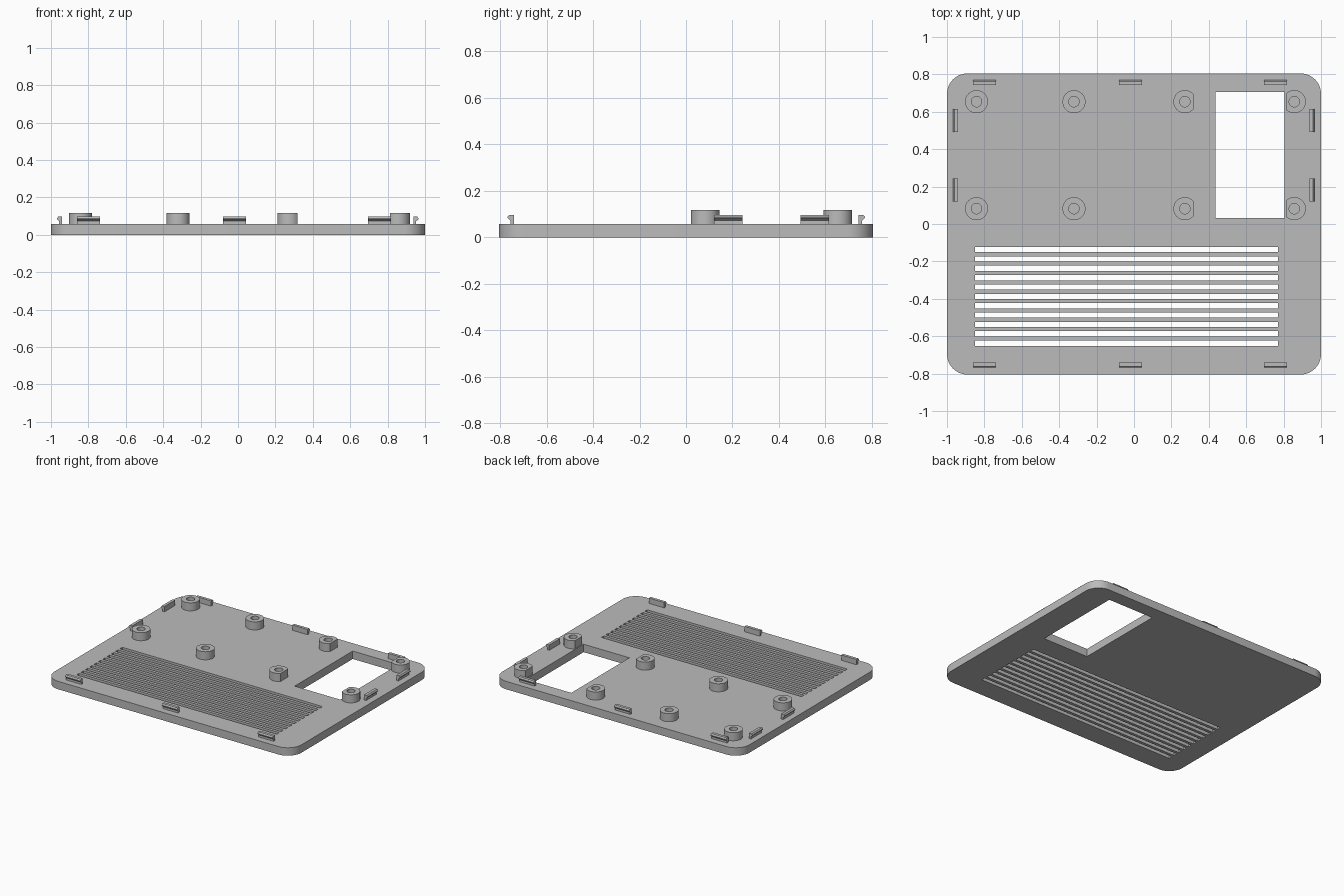
import bpy, bmesh, math
from mathutils import Matrix

if "Cube" in bpy.data.objects:
    bpy.data.objects.remove(bpy.data.objects["Cube"])

grey = bpy.data.materials.new("light grey plastic")
grey.diffuse_color = (0.50, 0.50, 0.50, 1)
grey.use_nodes = True
grey.node_tree.nodes["Principled BSDF"].inputs["Base Color"].default_value = grey.diffuse_color
PLATE_TOP, BOSS_TOP = 0.058, 0.117


def rect(x0, x1, y0, y1):
    return [(x0, y0), (x1, y0), (x1, y1), (x0, y1)]


def circle(cx, cy, r, n=40, xmin=-9, xmax=9):
    """Circle outline, optionally cut flat at xmin or xmax."""
    pts = [(cx + r * math.cos(2 * math.pi * i / n),
            cy + r * math.sin(2 * math.pi * i / n)) for i in range(n)]
    cut = min(max(xmin, cx - r), cx + r) if xmin > -9 else min(xmax, cx + r)
    if xmin > -9 or xmax < 9:
        inside = [p for p in pts if xmin < p[0] < xmax]
        h = math.sqrt(r * r - (cut - cx) ** 2)
        inside += [(cut, cy + h), (cut, cy - h)]
        pts = sorted(inside, key=lambda p: math.atan2(p[1] - cy, p[0] - cx))
    return pts


def rounded(hx, hy, r, n=12):
    pts = []
    for k, (sx, sy) in enumerate([(1, 1), (-1, 1), (-1, -1), (1, -1)]):
        for i in range(n + 1):
            a = math.pi / 2 * (k + i / n)
            pts.append((sx * (hx - r) + r * math.cos(a),
                        sy * (hy - r) + r * math.sin(a)))
    return pts


def finish(ob):
    ob.data.materials.clear()
    ob.data.materials.append(grey)
    bpy.ops.object.select_all(action='DESELECT')
    ob.select_set(True)
    bpy.context.view_layer.objects.active = ob
    bpy.ops.object.shade_smooth_by_angle(angle=math.radians(30))


def prism(name, loops, z0, z1):
    """Extrude an outline with holes between two heights."""
    cu = bpy.data.curves.new(name, 'CURVE')
    cu.dimensions, cu.fill_mode, cu.extrude = '2D', 'BOTH', (z1 - z0) / 2
    for loop in loops:
        sp = cu.splines.new('POLY')
        sp.points.add(len(loop) - 1)
        for p, (x, y) in zip(sp.points, loop):
            p.co = (x, y, 0, 1)
        sp.use_cyclic_u = True
    ob = bpy.data.objects.new(name, cu)
    bpy.context.collection.objects.link(ob)
    bpy.ops.object.select_all(action='DESELECT')
    ob.select_set(True)
    bpy.context.view_layer.objects.active = ob
    bpy.ops.object.convert(target='MESH')
    ob = bpy.context.view_layer.objects.active
    bm = bmesh.new()
    bm.from_mesh(ob.data)
    bmesh.ops.remove_doubles(bm, verts=bm.verts, dist=1e-5)
    bmesh.ops.recalc_face_normals(bm, faces=bm.faces)
    bmesh.ops.translate(bm, verts=bm.verts, vec=(0, 0, (z0 + z1) / 2))
    bm.to_mesh(ob.data)
    bm.free()
    finish(ob)
    return ob


def clip(name, x, y, angle):
    """Snap clip with an outward hook; angle turns its outward +y side."""
    profile = [(-0.014, PLATE_TOP - 0.003), (0.002, PLATE_TOP - 0.003),
               (0.002, 0.073), (0.014, 0.083), (0.014, 0.088),
               (0.007, 0.097), (-0.014, 0.097)]
    bm = bmesh.new()
    face = bm.faces.new([bm.verts.new((-0.0615, py, pz)) for py, pz in profile])
    ext = bmesh.ops.extrude_face_region(bm, geom=[face])
    bmesh.ops.translate(bm, vec=(0.123, 0, 0), verts=[
        v for v in ext["geom"] if isinstance(v, bmesh.types.BMVert)])
    bmesh.ops.recalc_face_normals(bm, faces=bm.faces)
    bm.transform(Matrix.Translation((x, y, 0)) @ Matrix.Rotation(angle, 4, 'Z'))
    me = bpy.data.meshes.new(name)
    bm.to_mesh(me)
    bm.free()
    ob = bpy.data.objects.new(name, me)
    bpy.context.collection.objects.link(ob)
    finish(ob)


# Base plate with rounded corners, a window and vent slots
slots = [rect(-0.85, 0.77, -0.151 - 0.05 * i, -0.123 - 0.05 * i) for i in range(11)]
window = rect(0.435, 0.805, 0.033, 0.705)
prism("base_plate", [rounded(1.0, 0.805, 0.11), window] + slots, 0, PLATE_TOP)

# Screw bosses; those beside the window have a flat side
for y in (0.082, 0.654):
    for x, lim in ((-0.842, {}), (-0.321, {}),
                   (0.272, {"xmax": 0.317}), (0.857, {"xmin": 0.812})):
        prism("screw_boss", [circle(x, y, 0.0615, **lim), circle(x, y, 0.028, 24)],
              PLATE_TOP - 0.001, BOSS_TOP)

# Snap clips around the rim
for x in (-0.80, -0.018, 0.757):
    clip("rear_clip", x, 0.756, 0)
    clip("front_clip", x, -0.754, math.pi)
for y in (0.181, 0.554):
    clip("left_clip", -0.954, y, math.pi / 2)
    clip("right_clip", 0.951, y, -math.pi / 2)
